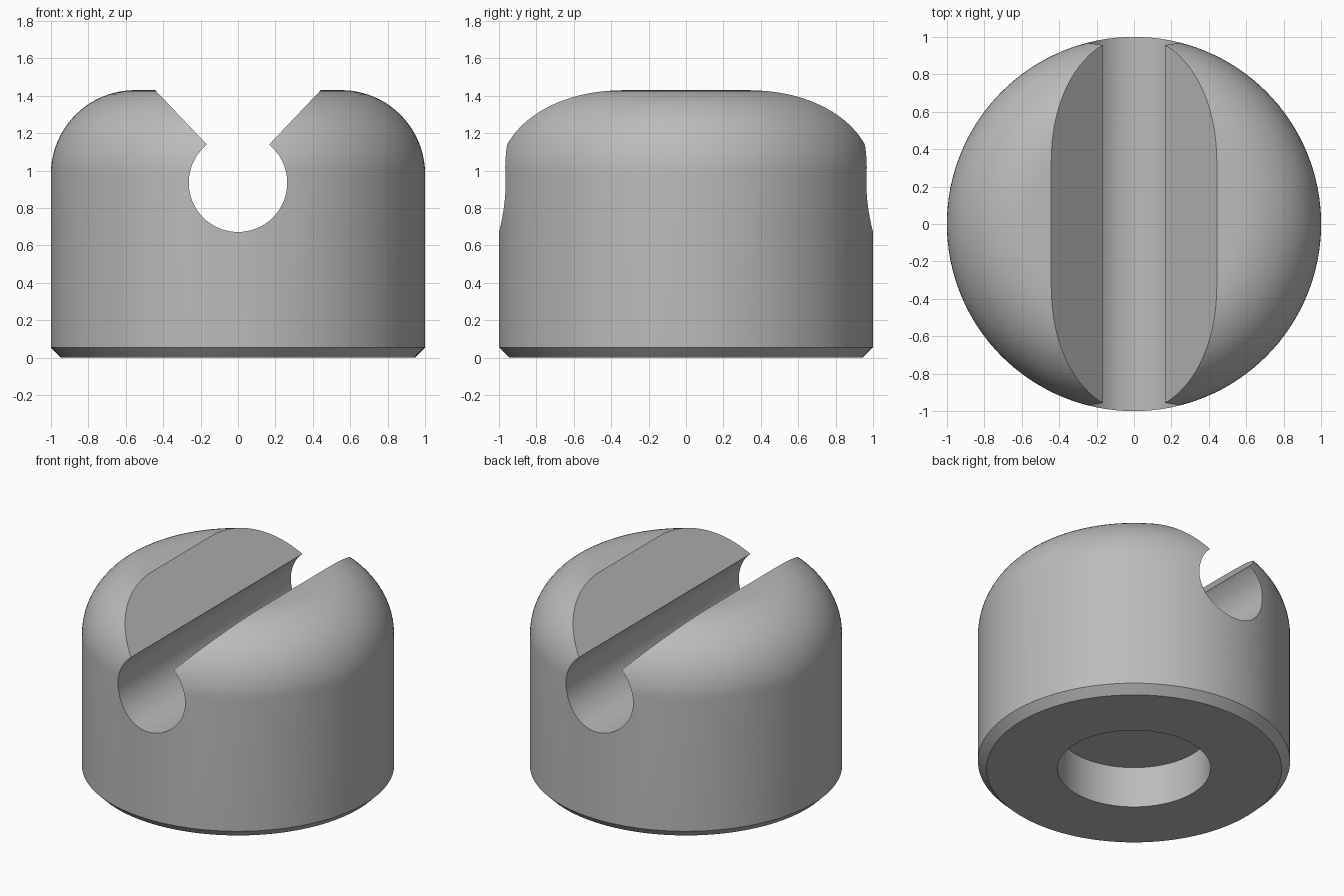
import bpy, bmesh, math
from mathutils import Vector

cube = bpy.data.objects.get("Cube")
if cube:
    bpy.data.objects.remove(cube, do_unlink=True)

HEIGHT, FILLET, CHAMFER = 1.43, 0.45, 0.055
BORE_R, BORE_DEPTH = 0.49, 0.29
GROOVE_Z, GROOVE_R = 0.935, 0.263

grey = bpy.data.materials.new("grey")
grey.use_nodes = True
grey.diffuse_color = (0.5, 0.5, 0.5, 1)
grey.node_tree.nodes["Principled BSDF"].inputs["Base Color"].default_value = (0.5, 0.5, 0.5, 1)


def make_object(name, bm):
    bmesh.ops.recalc_face_normals(bm, faces=bm.faces)
    mesh = bpy.data.meshes.new(name)
    bm.to_mesh(mesh)
    bm.free()
    mesh.materials.append(grey)
    obj = bpy.data.objects.new(name, mesh)
    bpy.context.collection.objects.link(obj)
    return obj


def arc(cx, cz, r, start, end, steps):
    angles = [start + (end - start) * i / steps for i in range(steps + 1)]
    return [(cx + r * math.cos(a), cz + r * math.sin(a)) for a in angles]


# Turned body: blind bore, chamfered foot, straight wall, rounded shoulder
profile = [(0, BORE_DEPTH), (BORE_R, BORE_DEPTH), (BORE_R, 0), (1 - CHAMFER, 0), (1, CHAMFER)]
profile += arc(1 - FILLET, HEIGHT - FILLET, FILLET, 0, math.pi / 2, 20)
profile.append((0, HEIGHT))
bm = bmesh.new()
verts = [bm.verts.new((x, 0, z)) for x, z in profile]
edges = [bm.edges.new(pair) for pair in zip(verts, verts[1:])]
bmesh.ops.spin(bm, geom=verts + edges, cent=(0, 0, 0), axis=(0, 0, 1),
               angle=2 * math.pi, steps=128, use_duplicate=False)
bmesh.ops.remove_doubles(bm, verts=bm.verts, dist=1e-4)
body = make_object("grooved_body", bm)

# Keyhole cutter: round channel opening into a 45 degree V
lip_x, lip_z = 0.167, 1.14
lip = math.atan2(lip_z - GROOVE_Z, lip_x)
outline = arc(0, GROOVE_Z, GROOVE_R, lip, -math.pi - lip, 64)
rise = 0.5
outline += [(-lip_x - rise * 0.95, lip_z + rise), (lip_x + rise * 0.95, lip_z + rise)]
bm = bmesh.new()
face = bm.faces.new([bm.verts.new((x, -1.2, z)) for x, z in outline])
extruded = bmesh.ops.extrude_face_region(bm, geom=[face])["geom"]
moved = [v for v in extruded if isinstance(v, bmesh.types.BMVert)]
bmesh.ops.translate(bm, verts=moved, vec=Vector((0, 2.4, 0)))
cutter = make_object("groove_cutter", bm)
cutter.hide_render = True

# Cut the groove, then keep its rims crisp
cut = body.modifiers.new("groove", "BOOLEAN")
cut.operation = "DIFFERENCE"
cut.solver = "EXACT"
cut.object = cutter
bpy.ops.object.select_all(action="DESELECT")
body.select_set(True)
bpy.context.view_layer.objects.active = body
bpy.ops.object.modifier_apply(modifier=cut.name)
bpy.data.objects.remove(cutter, do_unlink=True)
bpy.ops.object.shade_smooth_by_angle(angle=math.radians(30))
